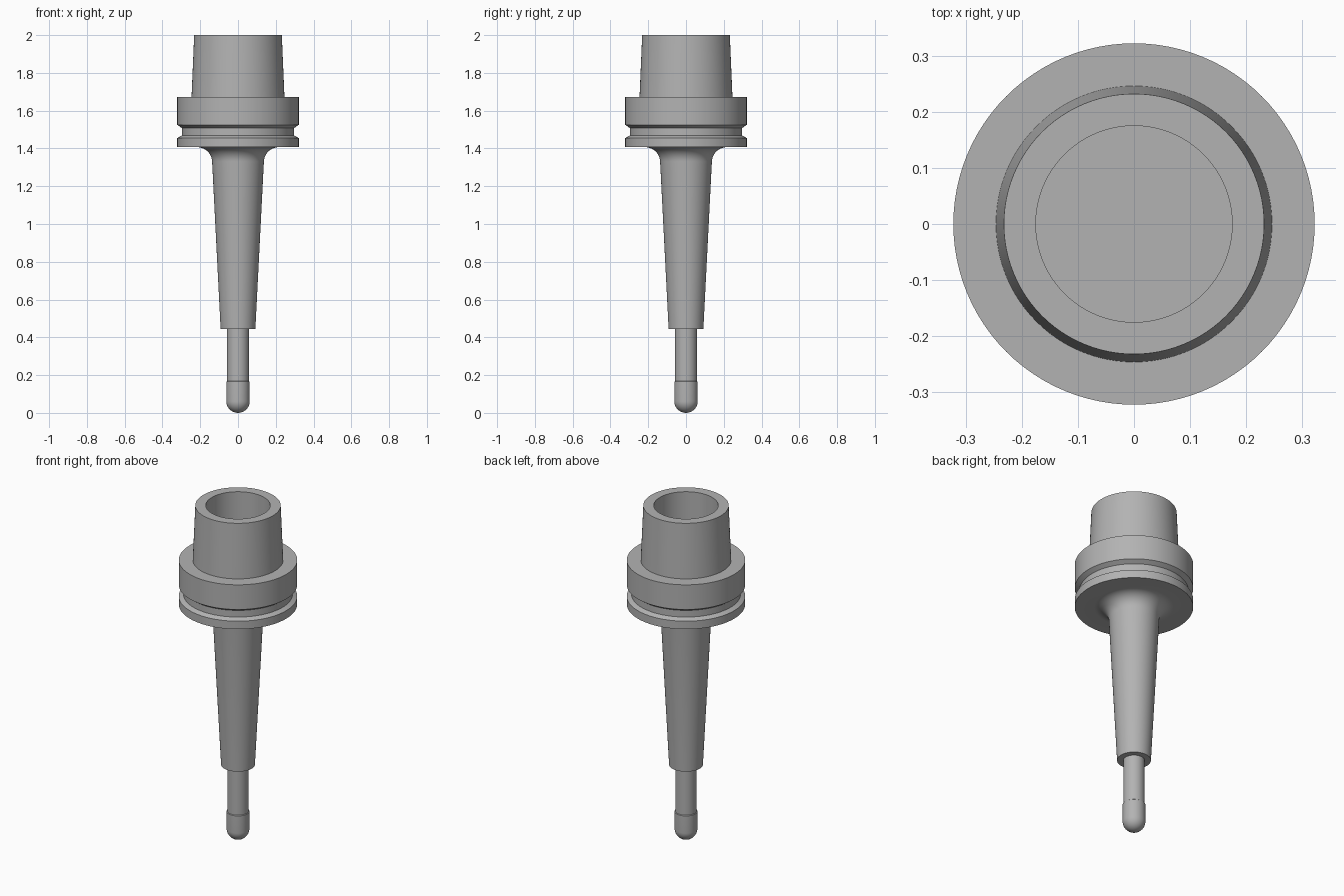
import bpy, bmesh, math

cube = bpy.data.objects.get("Cube")
if cube:
    bpy.data.objects.remove(cube)

SEGMENTS = 96


def make_material(name, color):
    mat = bpy.data.materials.new(name)
    mat.use_nodes = True
    mat.diffuse_color = color
    mat.node_tree.nodes["Principled BSDF"].inputs["Base Color"].default_value = color
    return mat


steel = make_material("steel grey", (0.45, 0.45, 0.45, 1))


def arc(cx, cz, radius, start, end, steps):
    """Points (radius, height) along a circular arc, angles in degrees."""
    angles = [math.radians(start + (end - start) * i / steps) for i in range(steps + 1)]
    return [(cx + radius * math.cos(a), cz + radius * math.sin(a)) for a in angles]


def lathe(name, profile):
    """Revolve an axis-to-axis (radius, height) profile around z."""
    bm = bmesh.new()
    verts = [bm.verts.new((r, 0, z)) for r, z in profile]
    edges = [bm.edges.new(pair) for pair in zip(verts, verts[1:])]
    bmesh.ops.spin(bm, geom=verts + edges, cent=(0, 0, 0), axis=(0, 0, 1),
                   angle=math.tau, steps=SEGMENTS, use_merge=True)
    bmesh.ops.remove_doubles(bm, verts=bm.verts[:], dist=0.0001)
    bmesh.ops.recalc_face_normals(bm, faces=bm.faces[:])
    mesh = bpy.data.meshes.new(name)
    bm.to_mesh(mesh)
    bm.free()
    obj = bpy.data.objects.new(name, mesh)
    bpy.context.collection.objects.link(obj)
    mesh.materials.append(steel)
    bpy.ops.object.select_all(action='DESELECT')
    obj.select_set(True)
    bpy.context.view_layer.objects.active = obj
    bpy.ops.object.shade_smooth_by_angle(angle=math.radians(20))
    return obj


# Holder: slim tapered neck, fillet, grooved flange and hollow tapered shank
neck = [(0, 0.445), (0.092, 0.445)]
fillet = arc(0.217, 1.327, 0.08, 177, 90, 12)
flange = [(0.322, 1.407), (0.322, 1.455), (0.297, 1.468), (0.297, 1.508),
          (0.322, 1.525), (0.322, 1.673)]
shank = [(0.246, 1.673), (0.232, 2.0)]
bore = [(0.175, 2.0), (0.175, 1.67), (0, 1.67)]
lathe("tool_holder", neck + fillet + flange + shank + bore)

# Cutter: ball-nosed tip with a slightly thinner stem
TIP = 0.062
ball = [(0, 0)] + arc(0, TIP, TIP, -82, 0, 11)
stem = [(TIP, 0.165), (0.058, 0.168), (0.058, 0.45), (0, 0.45)]
lathe("ball_nose_cutter", ball + stem)
